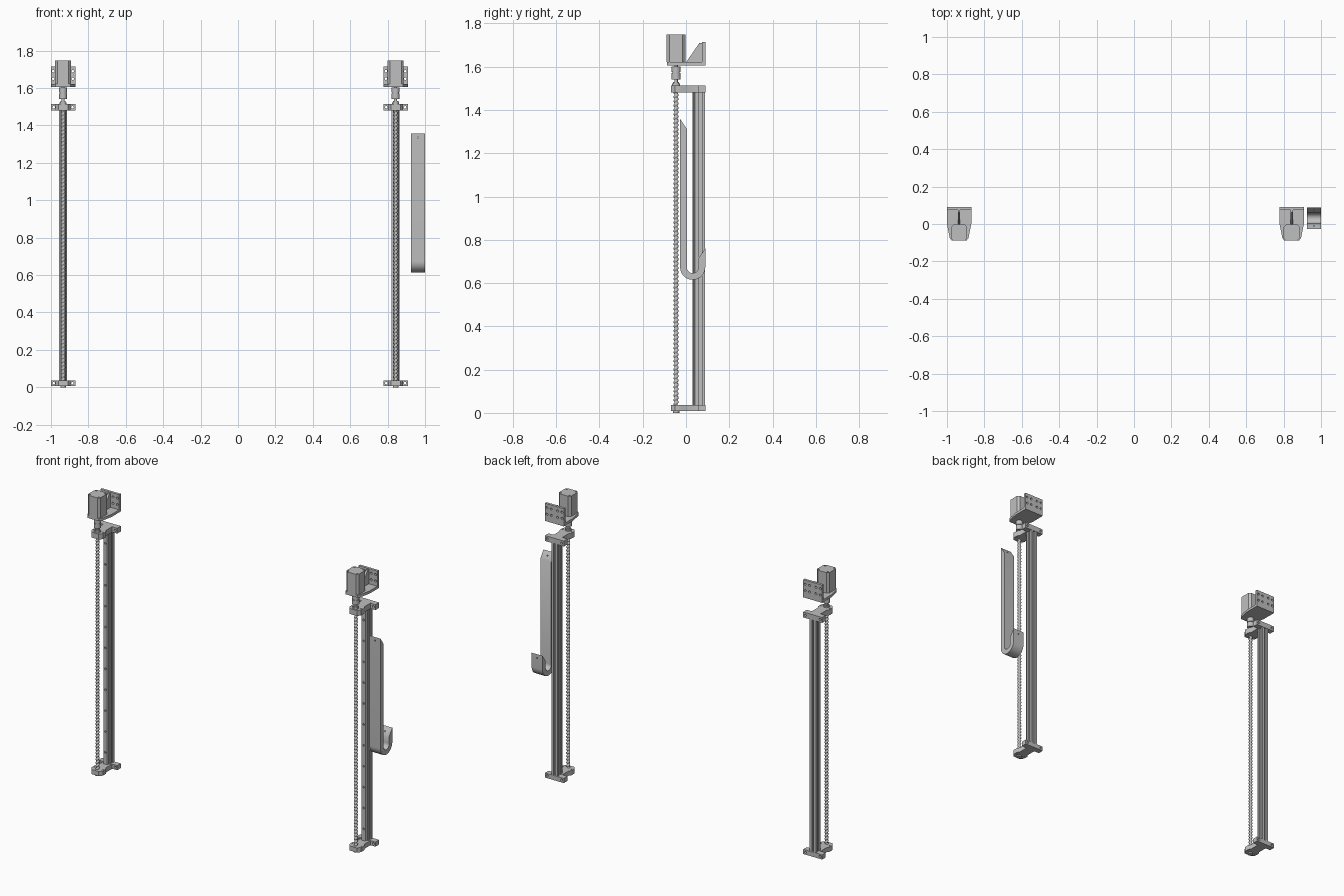
import bpy, bmesh, math
from mathutils import Matrix, Vector

if "Cube" in bpy.data.objects:
    bpy.data.objects.remove(bpy.data.objects["Cube"])

grey = bpy.data.materials.new("light grey metal")
grey.use_nodes = True
colour = (0.52, 0.52, 0.52, 1)
grey.diffuse_color = colour
grey.node_tree.nodes["Principled BSDF"].inputs["Base Color"].default_value = colour


def make(name, bm):
    bmesh.ops.recalc_face_normals(bm, faces=bm.faces)
    mesh = bpy.data.meshes.new(name)
    bm.to_mesh(mesh)
    bm.free()
    mesh.materials.append(grey)
    ob = bpy.data.objects.new(name, mesh)
    bpy.context.collection.objects.link(ob)
    return ob


def add_prism(bm, points, axis, lo, hi):
    """Extrude a 2D outline along x (points are y, z) or z (points are x, y)."""
    def at(p, d):
        return (d, p[0], p[1]) if axis == "x" else (p[0], p[1], d)
    a = [bm.verts.new(at(p, lo)) for p in points]
    b = [bm.verts.new(at(p, hi)) for p in points]
    bm.faces.new(a)
    bm.faces.new(b)
    for i in range(len(a)):
        j = (i + 1) % len(a)
        bm.faces.new((a[i], a[j], b[j], b[i]))


def prism(name, points, axis, lo, hi):
    bm = bmesh.new()
    add_prism(bm, points, axis, lo, hi)
    return make(name, bm)


def box(name, x, y, z):
    return prism(name, [(x[0], y[0]), (x[1], y[0]), (x[1], y[1]), (x[0], y[1])], "z", *z)


def add_rod(bm, centre, axis, r, length, sides=16):
    turn = Vector((0, 0, 1)).rotation_difference(Vector(axis)).to_matrix().to_4x4()
    bmesh.ops.create_cone(bm, cap_ends=True, segments=sides, radius1=r, radius2=r,
                          depth=length, matrix=Matrix.Translation(centre) @ turn)


def drill(ob, holes):
    """Cut round holes, each given as centre, axis, radius and length."""
    bm = bmesh.new()
    for h in holes:
        add_rod(bm, *h, sides=12)
    cutter = make("cutter", bm)
    cutter.hide_render = True
    mod = ob.modifiers.new("holes", "BOOLEAN")
    mod.operation, mod.solver, mod.object = "DIFFERENCE", "EXACT", cutter
    graph = bpy.context.evaluated_depsgraph_get()
    ob.data = bpy.data.meshes.new_from_object(ob.evaluated_get(graph))
    bpy.data.objects.remove(cutter)
    return ob


def stack(name, y, steps, sides=24):
    """Coaxial upright cylinders: radius, bottom, top."""
    bm = bmesh.new()
    for r, lo, hi in steps:
        add_rod(bm, (0, y, (lo + hi) / 2), (0, 0, 1), r, hi - lo, sides)
    return make(name, bm)


def mirrored(half):
    return half + [(-x, y) for x, y in reversed(half)]


X, Y, Z = (1, 0, 0), (0, 1, 0), (0, 0, 1)
SCREW_Y = -0.046
parts = []

# End blocks: wide rear bar, narrow neck and a tapered bearing head
outline = mirrored([(0.025, -0.07), (0.04, -0.05), (0.04, -0.02), (0.03, -0.005),
                    (0.03, 0.055), (0.065, 0.055), (0.065, 0.09)])
for label, lo, hi in (("bottom", 0.008, 0.037), ("top", 1.48, 1.514)):
    mid = (lo + hi) / 2
    block = prism(label + "_end_block", outline, "z", lo, hi)
    holes = [((s * 0.05, 0.07, mid), Y, 0.007, 0.1) for s in (-1, 1)]
    holes += [((s * 0.03, -0.035, mid), Z, 0.004, 0.1) for s in (-1, 1)]
    parts.append(drill(block, holes))

# Slotted extrusion with one T-groove in each side
h, c, q = 0.0215, 0.067, 0.006
quarter = [(h, -h), (h, -q), (h - 0.004, -q), (h - 0.004, -0.011), (0.011, -q),
           (0.011, q), (h - 0.004, 0.011), (h - 0.004, q), (h, q)]
slots = []
for k in range(4):
    ca, sa = round(math.cos(k * math.pi / 2)), round(math.sin(k * math.pi / 2))
    slots += [(x * ca - y * sa, c + x * sa + y * ca) for x, y in quarter]
parts.append(prism("slotted_extrusion", slots, "z", 0.037, 1.48))

# Guide rail with waisted sides and a row of bolt holes
rail = prism("guide_rail", mirrored([(0.015, 0.0455), (0.015, 0.041), (0.011, 0.038),
                                     (0.015, 0.034), (0.013, 0.031)]), "z", 0.037, 1.48)
parts.append(drill(rail, [((0, 0.03, 0.11 + i * 0.13), Y, 0.006, 0.016) for i in range(11)]))

# Lead screw with a helical ridge
bm = bmesh.new()
sides, pitch, per = 16, 0.02, 8
count = int(1.51 / pitch * per)
rings = []
for i in range(count + 1):
    z = 0.002 + i * pitch / per
    ring = []
    for k in range(sides):
        wave = math.sin(2 * math.pi * (z / pitch - k / sides))
        r = 0.0095 + 0.002 * max(-1, min(1, 1.8 * wave))
        a = 2 * math.pi * k / sides
        ring.append(bm.verts.new((r * math.cos(a), SCREW_Y + r * math.sin(a), z)))
    rings.append(ring)
for low, high in zip(rings, rings[1:]):
    for k in range(sides):
        j = (k + 1) % sides
        bm.faces.new((low[k], low[j], high[j], high[k]))
bm.faces.new(rings[0])
bm.faces.new(rings[-1])
parts.append(make("lead_screw", bm))

# Bearing collars, shaft and coupling
parts.append(stack("bottom_collar", SCREW_Y, [(0.015, 0, 0.01)]))
parts.append(stack("top_collar", SCREW_Y, [(0.019, 1.51, 1.522), (0.014, 1.52, 1.53)]))
parts.append(stack("motor_shaft", SCREW_Y, [(0.008, 1.52, 1.62)]))
coupling = stack("coupling", SCREW_Y, [(0.021, 1.542, 1.57), (0.017, 1.57, 1.575),
                                       (0.021, 1.575, 1.602)])
parts.append(coupling)

# Motor mount: tapered plate, drilled rear flange and centre gusset
parts.append(prism("mount_plate", mirrored([(0.04, -0.088), (0.05, -0.075), (0.065, 0),
                                            (0.065, 0.075)]), "z", 1.605, 1.621))
flange = box("mount_flange", (-0.065, 0.065), (0.074, 0.09), (1.605, 1.715))
parts.append(drill(flange, [((x, 0.08, z), Y, 0.007, 0.1)
                            for x in (-0.052, -0.022, 0.022, 0.052) for z in (1.65, 1.69)]))
parts.append(prism("mount_gusset", [(0, 1.62), (0.075, 1.62), (0.075, 1.71), (0.062, 1.71)],
                   "x", -0.006, 0.006))

# Motor: chamfered square can with recessed corner screws
m, k = 0.043, 0.03
motor = prism("motor", [(x, y + SCREW_Y) for x, y in
                        mirrored([(k, -m), (m, -k), (m, k), (k, m)])], "z", 1.621, 1.748)
parts.append(drill(motor, [((sx * 0.031, SCREW_Y + sy * 0.031, 1.748), Z, 0.005, 0.012)
                           for sx in (-1, 1) for sy in (-1, 1)]))

# The same actuator stands on each side
for ob in parts:
    base = ob.name
    twin = ob.copy()
    bpy.context.collection.objects.link(twin)
    ob.name, twin.name = "right_" + base, "left_" + base
    ob.location.x, twin.location.x = -0.935, 0.843

# J-shaped hook with slanted ends and a small hole at each end
cy, cz, outer, inner = 0.031, 0.673, 0.058, 0.027
arc = [math.pi * (1 + i / 20) for i in range(21)]
profile = [(cy - outer, 1.358)]
profile += [(cy + outer * math.cos(a), cz + outer * math.sin(a)) for a in arc]
profile += [(cy + outer, 0.76), (cy + inner, 0.715)]
profile += [(cy + inner * math.cos(a), cz + inner * math.sin(a)) for a in reversed(arc)]
profile += [(cy - inner, 1.312)]
hook = prism("hook", profile, "x", 0.925, 1.0)
drill(hook, [((0.9625, cy - 0.04, 1.335), Y, 0.004, 0.1),
             ((0.9625, cy + 0.04, 0.735), Y, 0.004, 0.04)])

# Smooth round faces, keep edges sharp
bpy.ops.object.select_all(action="DESELECT")
for ob in [hook] + parts:
    ob.select_set(True)
    bpy.context.view_layer.objects.active = ob
bpy.ops.object.shade_smooth_by_angle(angle=math.radians(35))
